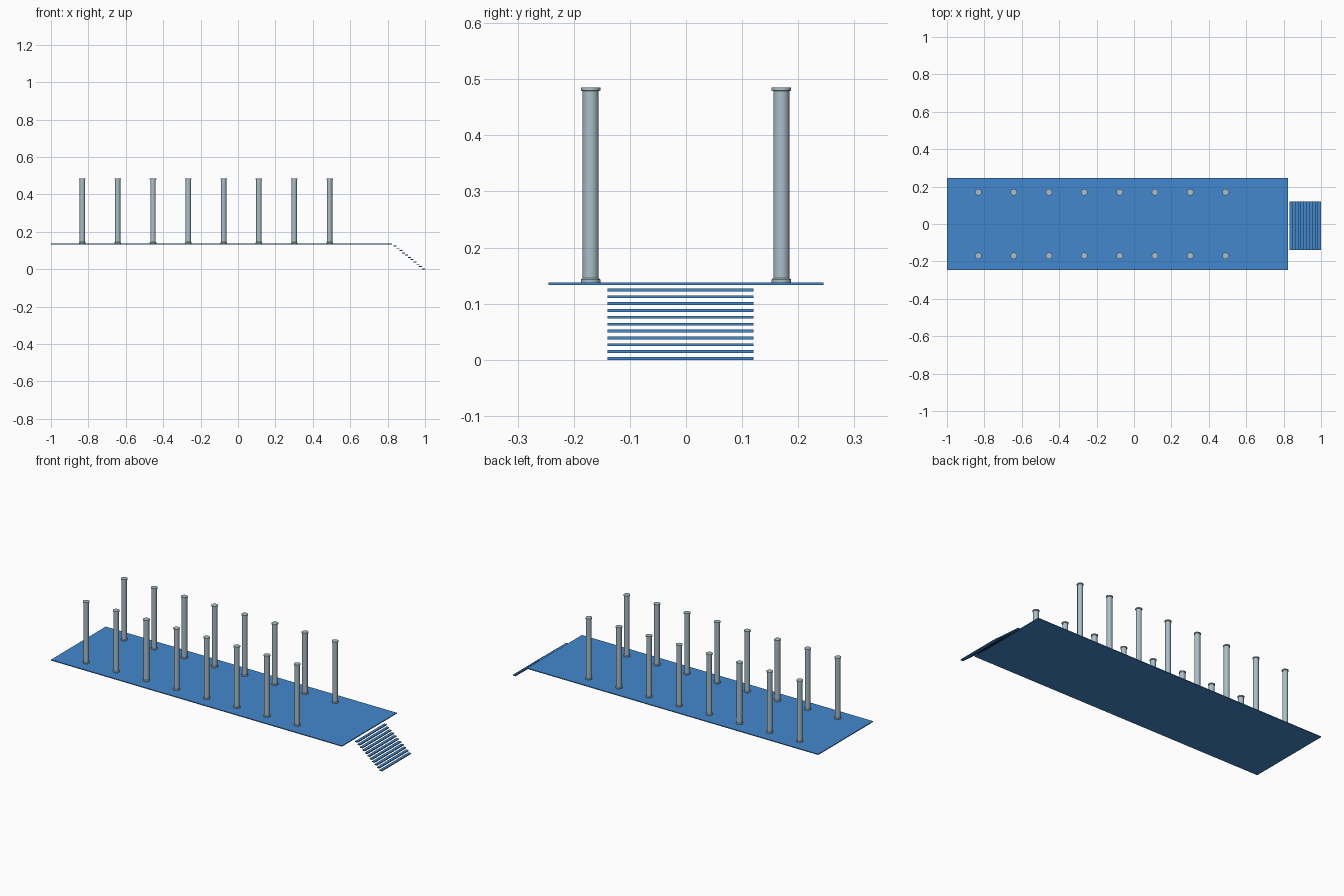
import bpy, bmesh, math

if "Cube" in bpy.data.objects:
    bpy.data.objects.remove(bpy.data.objects["Cube"])


def material(name, rgb):
    m = bpy.data.materials.new(name)
    m.diffuse_color = (*rgb, 1)
    m.use_nodes = True
    m.node_tree.nodes["Principled BSDF"].inputs["Base Color"].default_value = m.diffuse_color
    return m


blue = material("deck blue", (0.055, 0.25, 0.61))
grey = material("column grey", (0.40, 0.52, 0.58))


def box(name, x0, x1, y0, y1, z0, z1, mat):
    bpy.ops.mesh.primitive_cube_add(
        size=1, location=((x0 + x1) / 2, (y0 + y1) / 2, (z0 + z1) / 2))
    ob = bpy.context.object
    ob.name = name
    ob.scale = (x1 - x0, y1 - y0, z1 - z0)
    bpy.ops.object.transform_apply(location=False, rotation=False, scale=True)
    ob.data.materials.append(mat)
    return ob


def lathe(name, profile, mat, sides=24):
    """Closed turned solid from (radius, height) points."""
    bm = bmesh.new()
    rings = [[bm.verts.new((r * math.cos(math.tau * i / sides),
                            r * math.sin(math.tau * i / sides), z))
              for i in range(sides)] for r, z in profile]
    for a, b in zip(rings, rings[1:]):
        for i in range(sides):
            j = (i + 1) % sides
            bm.faces.new((a[i], a[j], b[j], b[i]))
    bm.faces.new(rings[0][::-1])
    bm.faces.new(rings[-1])
    me = bpy.data.meshes.new(name)
    bm.to_mesh(me)
    bm.free()
    ob = bpy.data.objects.new(name, me)
    bpy.context.collection.objects.link(ob)
    me.materials.append(mat)
    bpy.ops.object.select_all(action='DESELECT')
    bpy.context.view_layer.objects.active = ob
    ob.select_set(True)
    bpy.ops.object.shade_smooth_by_angle(angle=math.radians(30))
    return ob


# Thin deck slab
DECK = 0.138
box("deck", -1, 0.823, -0.245, 0.245, DECK - 0.005, DECK, blue)

# Floating stair treads, descending to the ground
STEPS = 11
for i in range(STEPS):
    x = 0.832 + 0.0152 * i
    z = 0.0122 * (STEPS - 1 - i)
    box(f"stair_tread_{i + 1}", x, x + 0.016, -0.14, 0.12, z, z + 0.005, blue)

# Column with base ring and cap ring, repeated in two rows
column = lathe("column_1", [(0.0175, 0), (0.0175, 0.005), (0.0145, 0.0075),
                            (0.0145, 0.341), (0.0175, 0.342), (0.0175, 0.347)], grey)
n = 0
for side in (-1, 1):
    for i in range(8):
        n += 1
        ob = column
        if n > 1:
            ob = bpy.data.objects.new(f"column_{n}", column.data)
            bpy.context.collection.objects.link(ob)
        ob.location = (-0.832 + 0.1888 * i, 0.17 * side, DECK)
